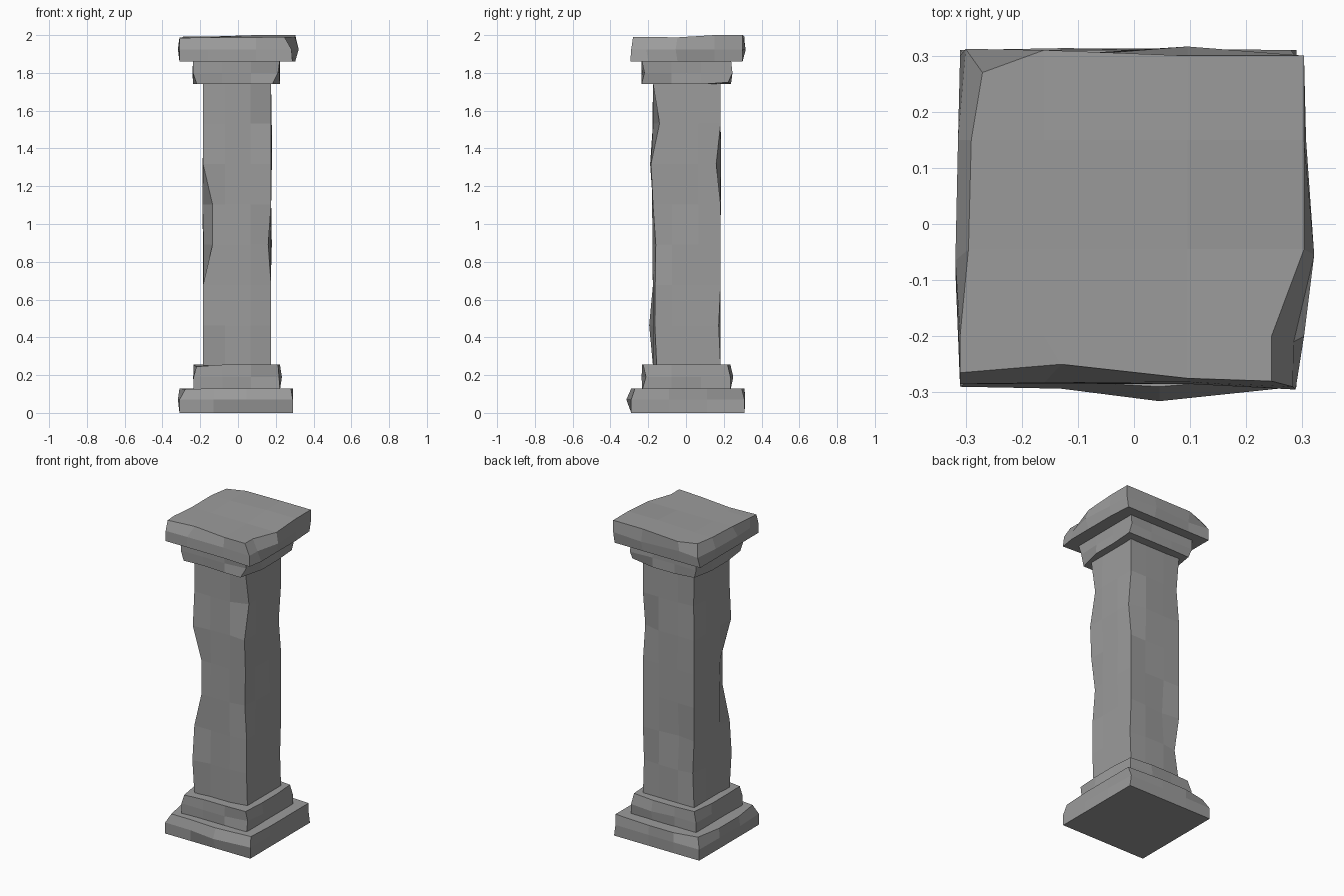
import bpy
import bmesh
import random
from mathutils import Vector

random.seed(4)
if "Cube" in bpy.data.objects:
    bpy.data.objects.remove(bpy.data.objects["Cube"], do_unlink=True)

stone = bpy.data.materials.new("weathered grey stone")
stone.use_nodes = True
GREY = (0.33, 0.33, 0.33, 1)
stone.diffuse_color = GREY
stone.node_tree.nodes["Principled BSDF"].inputs["Base Color"].default_value = GREY
stone.node_tree.nodes["Principled BSDF"].inputs["Roughness"].default_value = 0.9


def stone_block(name, xs, ys, zs, chips, wobble):
    """Box skinned with a grid of quads; chips move single grid points."""
    lines = (xs, ys, zs)
    last = [len(line) - 1 for line in lines]
    bm = bmesh.new()
    points = {}

    def point(key):
        if key not in points:
            co = Vector([lines[a][key[a]] for a in range(3)])
            outer = [a for a in range(3) if key[a] in (0, last[a])]
            # points inside a side face drift a little along its normal
            if len(outer) == 1 and key[2] not in (0, last[2]):
                co[outer[0]] += random.uniform(-wobble, wobble)
            co += Vector(chips.get(key, (0, 0, 0)))
            points[key] = bm.verts.new(co)
        return points[key]

    for axis in range(3):
        u, v = (axis + 1) % 3, (axis + 2) % 3
        for end in (0, last[axis]):
            for a in range(last[u]):
                for b in range(last[v]):
                    corners = []
                    for du, dv in ((0, 0), (1, 0), (1, 1), (0, 1)):
                        key = [0, 0, 0]
                        key[axis], key[u], key[v] = end, a + du, b + dv
                        corners.append(point(tuple(key)))
                    if end == 0:
                        corners.reverse()
                    bm.faces.new(corners)
    mesh = bpy.data.meshes.new(name)
    bm.to_mesh(mesh)
    bm.free()
    mesh.materials.append(stone)
    obj = bpy.data.objects.new(name, mesh)
    bpy.context.collection.objects.link(obj)
    return obj


def spaced(low, high, count):
    return [low + (high - low) * n / count for n in range(count + 1)]


# Wide bottom slab with worn upper corners
stone_block("plinth", [-.31, -.13, .045, .29], spaced(-.29, .31, 3), [0, .07, .13], {
    (2, 0, 1): (0, -.025, 0),
    (0, 0, 2): (.03, .02, -.005),
    (1, 0, 2): (0, .01, 0),
    (3, 0, 2): (-.01, .02, 0),
    (0, 3, 2): (.03, -.03, 0),
    (3, 3, 2): (0, -.015, 0),
    (3, 3, 1): (-.01, 0, 0),
    (0, 1, 1): (-.006, 0, 0),
}, .004)

# Smaller step on the slab
stone_block("base_step", spaced(-.235, .222, 3), spaced(-.232, .235, 3), [.12, .19, .255], {
    (0, 0, 2): (.015, .005, -.01),
    (3, 0, 1): (-.005, .02, 0),
    (3, 0, 2): (-.01, .005, 0),
    (3, 1, 1): (.01, 0, 0),
    (2, 3, 1): (0, .012, 0),
    (3, 3, 2): (-.01, -.015, 0),
    (0, 3, 2): (.02, -.01, 0),
}, .004)

# Square shaft with chipped arrises
stone_block("shaft", [-.185, -.07, .065, .175], [-.175, -.075, .065, .183],
            spaced(.25, 1.745, 7), {
    (0, 0, 3): (.05, 0, 0),
    (0, 0, 4): (.05, 0, 0),
    (0, 0, 1): (0, -.02, 0),
    (0, 0, 5): (0, -.015, 0),
    (3, 0, 0): (0, .02, 0),
    (3, 0, 1): (0, .01, 0),
    (3, 0, 2): (0, .012, 0),
    (3, 0, 3): (-.015, .015, 0),
    (3, 0, 5): (0, -.01, 0),
    (3, 0, 6): (0, .035, 0),
    (3, 3, 1): (0, -.01, 0),
    (3, 3, 5): (0, -.023, 0),
    (0, 3, 1): (.02, -.015, 0),
    (0, 3, 6): (.01, -.01, 0),
    (1, 3, 2): (0, -.02, 0),
}, .005)

# Narrow step under the cap
stone_block("neck_step", spaced(-.238, .222, 3), spaced(-.235, .238, 3), [1.74, 1.8, 1.87], {
    (0, 0, 0): (.02, 0, 0),
    (3, 0, 0): (-.04, 0, 0),
    (1, 0, 0): (0, .01, 0),
    (3, 0, 1): (-.01, .015, 0),
    (3, 3, 0): (0, -.015, .01),
    (3, 3, 1): (0, .008, 0),
    (0, 3, 0): (.02, -.01, .005),
    (0, 1, 1): (-.006, 0, 0),
}, .004)

# Broad cap with an uneven top
cap_lines_y = [-.285, -.2, -.045, .15, .3]
cap_chips = {
    (0, 0, 2): (0, .02, -.003),
    (1, 0, 2): (.03, .035, 0),
    (2, 0, 2): (0, .01, 0),
    (3, 0, 2): (-.058, .005, .003),
    (3, 1, 2): (-.058, 0, .002),
    (3, 0, 1): (-.02, -.005, 0),
    (3, 1, 1): (-.02, -.01, 0),
    (3, 2, 1): (.015, -.01, 0),
    (3, 0, 0): (-.015, -.01, 0),
    (0, 4, 2): (.04, -.03, 0),
    (0, 4, 1): (.01, .012, 0),
    (0, 3, 2): (.02, 0, 0),
    (0, 2, 2): (.015, 0, 0),
    (0, 2, 1): (-.008, -.02, 0),
    (1, 4, 2): (0, .01, 0),
    (2, 4, 1): (0, .018, 0),
    (3, 4, 0): (-.01, 0, 0),
}
cap = stone_block("cap", [-.31, -.16, .095, .303], cap_lines_y, [1.86, 1.925, 1.988],
                  cap_chips, .004)
# lift the back right part of the top
for vert in cap.data.vertices:
    if vert.co.z > 1.96 and vert.co.y > .1:
        vert.co.z += .012 if vert.co.x > 0 else .004
